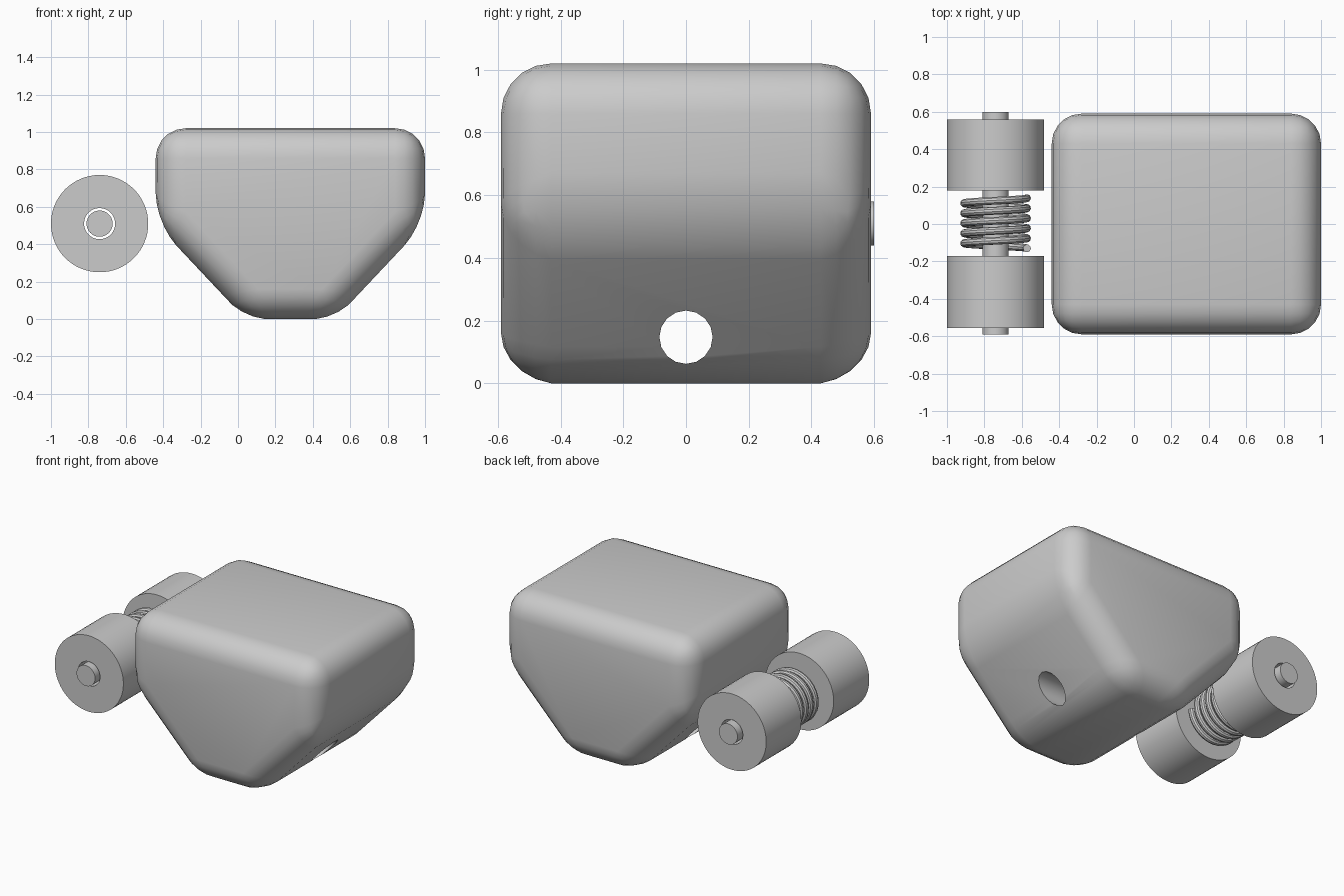
import bpy, bmesh, math
from mathutils import Matrix, Vector

if "Cube" in bpy.data.objects:
    bpy.data.objects.remove(bpy.data.objects["Cube"], do_unlink=True)

AXIS_X, AXIS_Z = -0.74, 0.51   # roller axis, running along y
BODY_X = 0.28                  # middle of the body

grey = bpy.data.materials.new("plain_grey")
grey.use_nodes = True
grey.diffuse_color = (0.6, 0.6, 0.6, 1)
grey.node_tree.nodes["Principled BSDF"].inputs["Base Color"].default_value = (0.6, 0.6, 0.6, 1)


def activate(obj):
    bpy.ops.object.select_all(action='DESELECT')
    obj.select_set(True)
    bpy.context.view_layer.objects.active = obj


def add_object(name, data):
    obj = bpy.data.objects.new(name, data)
    bpy.context.collection.objects.link(obj)
    data.materials.append(grey)
    return obj


def from_bmesh(name, bm):
    bmesh.ops.recalc_face_normals(bm, faces=bm.faces)
    mesh = bpy.data.meshes.new(name)
    bm.to_mesh(mesh)
    bm.free()
    return add_object(name, mesh)


def smooth(obj):
    activate(obj)
    bpy.ops.object.shade_smooth_by_angle(angle=math.radians(30))


def rod(name, radius, length, sides, centre, turn):
    bm = bmesh.new()
    bmesh.ops.create_cone(bm, cap_ends=True, segments=sides, radius1=radius,
                          radius2=radius, depth=length,
                          matrix=Matrix.Translation(centre) @ turn)
    return from_bmesh(name, bm)


def tube(name, outer, inner, y0, y1, sides=64):
    # revolve a rectangular section around the roller axis
    bm = bmesh.new()
    section = [(outer, y0), (outer, y1), (inner, y1), (inner, y0)]
    rings = []
    for i in range(sides):
        a = math.tau * i / sides
        rings.append([bm.verts.new((AXIS_X + r * math.cos(a), y, AXIS_Z + r * math.sin(a)))
                      for r, y in section])
    for i in range(sides):
        p, q = rings[i], rings[(i + 1) % sides]
        for k in range(4):
            n = (k + 1) % 4
            bm.faces.new((p[k], p[n], q[n], q[k]))
    return from_bmesh(name, bm)


# Body: tapered profile extruded along y, then rounded
half = [(0.24, 0), (0.72, 0.51), (0.72, 1.02)]
profile = half + [(-x, z) for x, z in reversed(half)]
bm = bmesh.new()
face = bm.faces.new([bm.verts.new((BODY_X + x, -0.59, z)) for x, z in profile])
grown = bmesh.ops.extrude_face_region(bm, geom=[face])
bmesh.ops.translate(bm, vec=(0, 1.18, 0),
                    verts=[g for g in grown["geom"] if isinstance(g, bmesh.types.BMVert)])
body = from_bmesh("body", bm)
bevel = body.modifiers.new("rounding", 'BEVEL')
bevel.width = 0.16
bevel.segments = 5
bevel.limit_method = 'ANGLE'

# Round bore through the lower body along x
cutter = rod("bore_cutter", 0.085, 3, 16, Vector((BODY_X, 0, 0.147)),
             Matrix.Rotation(math.pi / 2, 4, 'Y'))
cutter.hide_render = True
cut = body.modifiers.new("bore", 'BOOLEAN')
cut.operation = 'DIFFERENCE'
cut.solver = 'EXACT'
cut.object = cutter
activate(body)
for modifier in ("rounding", "bore"):
    bpy.ops.object.modifier_apply(modifier=modifier)
bpy.data.objects.remove(cutter, do_unlink=True)
smooth(body)

# Axle and the two hollow rollers with a small clearance around it
smooth(rod("axle", 0.07, 1.19, 48, Vector((AXIS_X, 0.005, AXIS_Z)),
           Matrix.Rotation(math.pi / 2, 4, 'X')))
smooth(tube("front_roller", 0.26, 0.083, -0.555, -0.17))
smooth(tube("back_roller", 0.26, 0.083, 0.18, 0.56))

# Coil spring between the rollers
TURNS, STEPS = 5, 32
curve = bpy.data.curves.new("spring", 'CURVE')
curve.dimensions = '3D'
curve.bevel_depth = 0.021
curve.bevel_resolution = 3
curve.use_fill_caps = True
spline = curve.splines.new('POLY')
count = TURNS * STEPS
spline.points.add(count)
for i, point in enumerate(spline.points):
    a = -math.tau * i / STEPS
    point.co = (AXIS_X + 0.168 * math.cos(a), -0.13 + 0.268 * i / count,
                AXIS_Z + 0.168 * math.sin(a), 1)
spring = add_object("spring", curve)
activate(spring)
bpy.ops.object.convert(target='MESH')
smooth(bpy.context.view_layer.objects.active)
